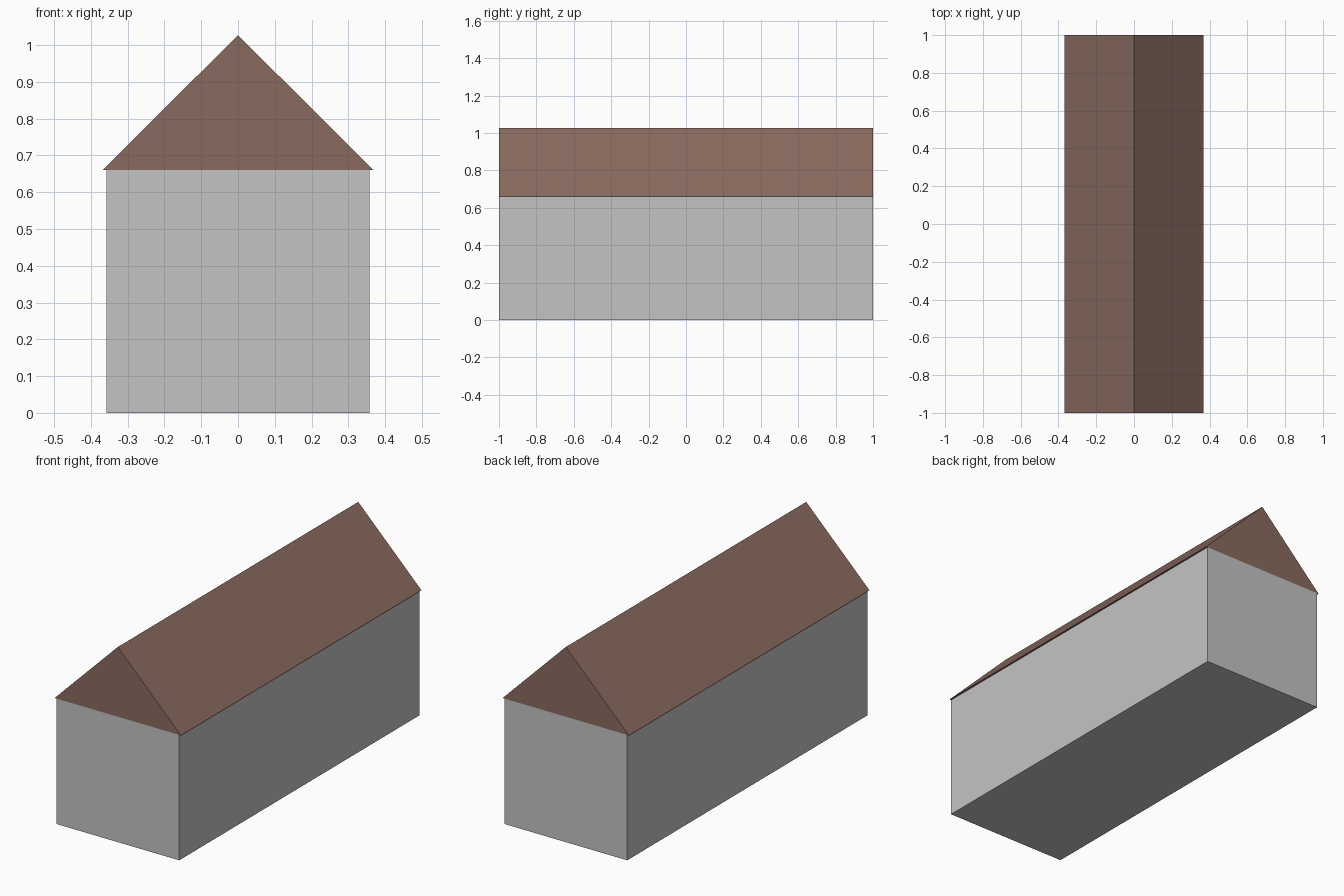
import bpy

if "Cube" in bpy.data.objects:
    bpy.data.objects.remove(bpy.data.objects["Cube"])

LENGTH = 2.0
WALL_HALF, EAVE_HALF = 0.358, 0.368
EAVE_Z, RIDGE_Z = 0.66, 1.027


def material(name, rgb):
    m = bpy.data.materials.new(name)
    m.diffuse_color = (*rgb, 1.0)
    m.use_nodes = True
    m.node_tree.nodes["Principled BSDF"].inputs["Base Color"].default_value = m.diffuse_color
    return m


def extrude_profile(name, profile, mat):
    """Closed prism: an (x, z) profile run along the full length in y."""
    n = len(profile)
    verts = [(x, y, z) for y in (-LENGTH / 2, LENGTH / 2) for x, z in profile]
    faces = [tuple(range(n)), tuple(reversed(range(n, 2 * n)))]
    faces += [(i, i + n, (i + 1) % n + n, (i + 1) % n) for i in range(n)]
    mesh = bpy.data.meshes.new(name)
    mesh.from_pydata(verts, [], faces)
    mesh.materials.append(mat)
    obj = bpy.data.objects.new(name, mesh)
    bpy.context.collection.objects.link(obj)
    return obj


wall_grey = material("wall grey", (0.55, 0.55, 0.55))
roof_brown = material("roof brown", (0.255, 0.147, 0.117))

# Rectangular house body
extrude_profile("walls", [(-WALL_HALF, 0), (WALL_HALF, 0),
                          (WALL_HALF, EAVE_Z), (-WALL_HALF, EAVE_Z)], wall_grey)

# Solid gable roof with slight eave overhang
extrude_profile("gable_roof", [(-EAVE_HALF, EAVE_Z), (EAVE_HALF, EAVE_Z),
                               (0, RIDGE_Z)], roof_brown)
